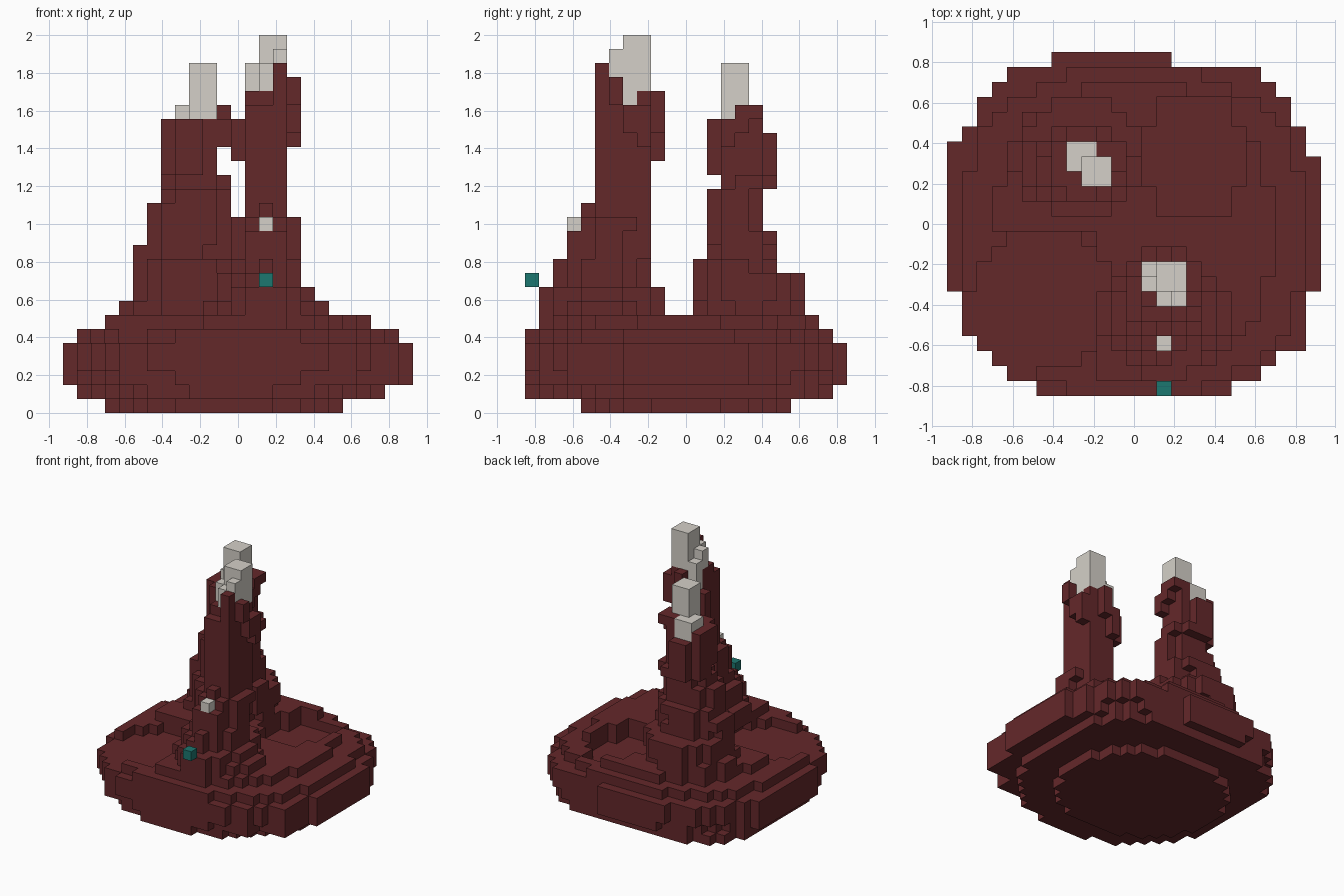
import bpy
import bmesh
from mathutils import Vector

if "Cube" in bpy.data.objects:
    bpy.data.objects.remove(bpy.data.objects["Cube"], do_unlink=True)

V = 2 / 27  # edge length of one block


def material(name, colour):
    mat = bpy.data.materials.new(name)
    mat.use_nodes = True
    mat.diffuse_color = (*colour, 1)
    mat.node_tree.nodes["Principled BSDF"].inputs["Base Color"].default_value = (*colour, 1)
    return mat


rock = material("dark red rock", (0.127, 0.021, 0.023))
pale = material("pale stone", (0.66, 0.63, 0.58))
teal = material("teal gem", (0.012, 0.185, 0.162))


# Blocks are indexed by centre in x and y, and by floor in z.
def box(x0, x1, y0, y1, z0, z1):
    """Blocks between the given bounds, in block units."""
    return {(x, y, z)
            for x in range(-16, 17) if x0 < x < x1
            for y in range(-16, 17) if y0 < y < y1
            for z in range(z0, z1)}


def disc(x0, x1, y0, y1, z0, z1, power=2.4):
    """Blocks of a rounded slab that fills the given bounds."""
    cx, cy, rx, ry = (x0 + x1) / 2, (y0 + y1) / 2, (x1 - x0) / 2, (y1 - y0) / 2
    return {b for b in box(x0, x1, y0, y1, z0, z1)
            if abs((b[0] - cx) / rx) ** power + abs((b[1] - cy) / ry) ** power <= 1.0}


# Round island with stepped underside and two shallow basins
island = disc(-9.5, 7.5, -7.5, 7.5, 0, 1, 2.1)
island |= disc(-11.5, 10.5, -11.5, 10.5, 1, 2, 2)
island |= disc(-11.5, 10.5, -8.5, 10.5, 1, 2, 3.5)
island |= disc(-12.5, 12.5, -11.5, 11.5, 2, 3)
island |= disc(-12.5, 12.5, -11.5, 11.5, 3, 5, 2.6)
island |= box(-12.5, -11.5, 3.5, 5.5, 2, 5)
island |= box(-8.5, 8.5, 9.5, 10.5, 3, 5)
island |= box(-8.5, 8.5, -10.5, -9.5, 2, 5)
island |= box(-6.5, 6.5, -11.5, -10.5, 3, 5)
island |= box(9.5, 11.5, -8.5, -5.5, 2, 5)
island -= box(2.5, 7, 10.5, 12, 0, 7)
island -= box(10.5, 13, 6.5, 9, 0, 7) | box(-13, -10.5, 6.5, 9, 0, 7)
island |= disc(-11.5, 11.5, -11.5, 10.5, 5, 6)
island |= disc(-9.5, 9.5, -10.5, 9.5, 6, 7, 2.1)
island -= disc(-10.5, -1.5, -9.5, -0.5, 5, 7)
island -= box(-14, -2.5, -14, -0.5, 6, 7)
island -= disc(0.5, 7.5, 0.5, 8.5, 5, 7)

# Front spire: tapering mounds, shaft, overhangs and a peak
front_spire = set()
for bounds in (
    (-2.5, 6.5, -10.5, -1.5, 6, 8),
    (-1.5, 5.5, -10.5, -1.5, 8, 9),
    (-1.5, 4.5, -9.5, -2.5, 9, 10),
    (-0.5, 4.5, -9.5, -2.5, 10, 11),
    (-0.5, 4.5, -8.5, -2.5, 11, 13),
    (-0.5, 4.5, -7.5, -2.5, 13, 14),
    (0.5, 3.5, -7.5, -2.5, 14, 15),
):
    front_spire |= disc(*bounds, 1.6)
front_spire |= box(0.5, 3.5, -6.5, -2.5, 13, 22)
front_spire |= box(0.5, 3.5, -5.5, -2.5, 22, 23)
front_spire |= box(3.5, 4.5, -5.5, -4.5, 22, 24)
front_spire |= box(3.5, 4.5, -4.5, -2.5, 20, 22)
front_spire |= box(3.5, 4.5, -3.5, -2.5, 19, 20)
front_spire |= box(-0.5, 0.5, -3.5, -2.5, 18, 21)
front_spire |= box(0.5, 1.5, -2.5, -1.5, 18, 21)
front_spire |= box(1.5, 2.5, -2.5, -1.5, 20, 23)
front_spire |= box(2.5, 3.5, -6.5, -5.5, 22, 25)

# Back spire: broader mounds and a waisted shaft
back_spire = set()
for bounds in (
    (-8.5, 0.5, 0.5, 8.5, 6, 8),
    (-7.5, 0.5, 0.5, 8.5, 8, 10),
    (-7.5, 0.5, 0.5, 6.5, 10, 11),
    (-7.5, -0.5, 1.5, 6.5, 11, 12),
    (-6.5, -0.5, 1.5, 6.5, 12, 13),
    (-6.5, -0.5, 1.5, 5.5, 13, 15),
    (-5.5, -0.5, 1.5, 5.5, 15, 16),
    (-5.5, -0.5, 2.5, 6.5, 16, 17),
    (-5.5, -1.5, 1.5, 6.5, 17, 21),
):
    back_spire |= disc(*bounds, 1.7)
back_spire |= box(-1.5, -0.5, 2.5, 3.5, 19, 21)
back_spire |= box(-1.5, -0.5, 3.5, 4.5, 20, 22)
back_spire |= box(-2.5, -0.5, 4.5, 5.5, 21, 22)
back_spire -= box(-5.5, -2.5, 5.5, 6.5, 20, 21)

# Pale caps, a loose stone and a floating gem
front_cap = box(1.5, 3.5, -4.5, -2.5, 23, 27)
front_cap |= box(1.5, 3.5, -4.5, -3.5, 22, 23)
front_cap |= box(0.5, 1.5, -4.5, -3.5, 23, 25)
front_cap |= box(0.5, 1.5, -3.5, -2.5, 21, 24)
front_cap |= box(1.5, 2.5, -5.5, -4.5, 23, 25)
front_cap |= box(2.5, 3.5, -5.5, -4.5, 23, 26)
back_cap = box(-3.5, -1.5, 2.5, 4.5, 21, 25) | box(-4.5, -2.5, 3.5, 5.5, 20, 22)
pale_stone = box(1.5, 2.5, -8.5, -7.5, 13, 14)
floating_gem = box(1.5, 2.5, -11.5, -10.5, 9, 10)

parts = [
    ("floating_gem", floating_gem, teal), ("pale_stone", pale_stone, pale),
    ("front_cap", front_cap, pale), ("back_cap", back_cap, pale),
    ("front_spire", front_spire, rock), ("back_spire", back_spire, rock),
    ("island", island, rock),
]

# Each block belongs to one part only
solid = set()
for _, blocks, _ in parts:
    blocks -= solid
    solid |= blocks

AXES = [Vector((1, 0, 0)), Vector((0, 1, 0)), Vector((0, 0, 1))]


def build(name, blocks, mat):
    """Skin the blocks with their exposed faces only."""
    bm = bmesh.new()
    for block in sorted(blocks):
        centre = Vector(block) + Vector((0, 0, 0.5))
        for a in range(3):
            for sign in (-1, 1):
                n = AXES[a] * sign
                if tuple(int(round(c)) for c in Vector(block) + n) in solid:
                    continue
                u = AXES[(a + 1) % 3]
                w = n.cross(u)
                ring = [centre + (n + u * p + w * q) / 2
                        for p, q in ((-1, -1), (1, -1), (1, 1), (-1, 1))]
                bm.faces.new([bm.verts.new(c * V) for c in ring])
    bmesh.ops.remove_doubles(bm, verts=bm.verts, dist=V / 100)
    mesh = bpy.data.meshes.new(name)
    bm.to_mesh(mesh)
    bm.free()
    mesh.materials.append(mat)
    bpy.context.collection.objects.link(bpy.data.objects.new(name, mesh))


for part in parts:
    build(*part)
